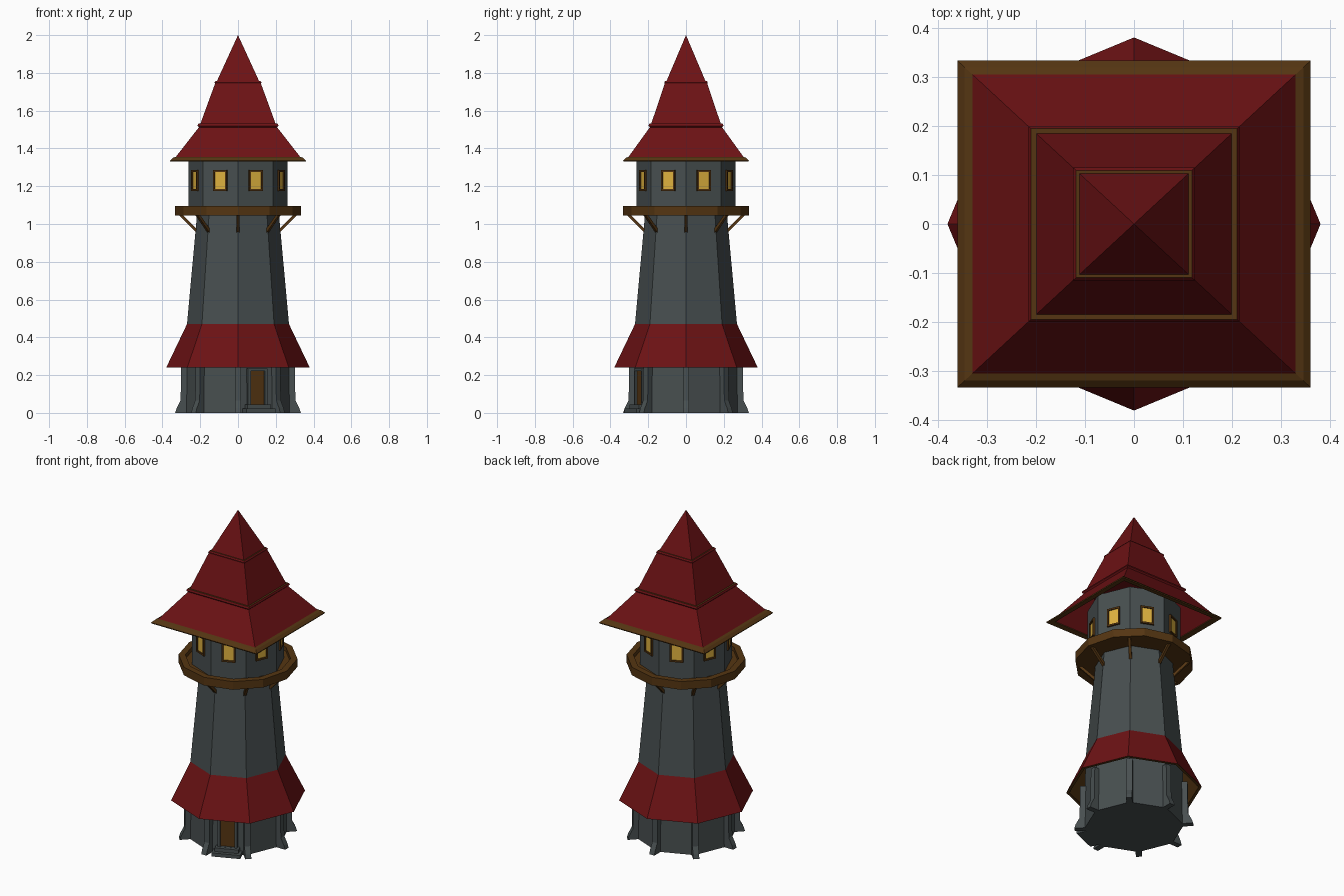
import bpy, bmesh, math
from mathutils import Matrix, Vector

if "Cube" in bpy.data.objects:
    bpy.data.objects.remove(bpy.data.objects["Cube"])


def material(name, rgb):
    m = bpy.data.materials.new(name)
    m.diffuse_color = (*rgb, 1)
    m.use_nodes = True
    m.node_tree.nodes["Principled BSDF"].inputs["Base Color"].default_value = m.diffuse_color
    return m


STONE = material("grey stone", (0.064, 0.078, 0.080))
RED = material("red tiles", (0.150, 0.006, 0.007))
WOOD = material("brown wood", (0.090, 0.036, 0.006))
GLOW = material("yellow window", (0.75, 0.45, 0.05))


def finish(name, bm, mats):
    bmesh.ops.remove_doubles(bm, verts=bm.verts, dist=0.0005)
    bmesh.ops.recalc_face_normals(bm, faces=bm.faces)
    me = bpy.data.meshes.new(name)
    bm.to_mesh(me)
    bm.free()
    for m in mats:
        me.materials.append(m)
    ob = bpy.data.objects.new(name, me)
    bpy.context.collection.objects.link(ob)
    return ob


def loft(name, rings, mats, bands=None, closed=False, caps=True):
    """Skin a list of rings; bands gives the material index of each band."""
    bm = bmesh.new()
    vs = [[bm.verts.new(p) for p in r] for r in rings]
    n = len(vs[0])
    for i in range(len(vs) if closed else len(vs) - 1):
        a, b = vs[i], vs[(i + 1) % len(vs)]
        for k in range(n):
            f = bm.faces.new((a[k], a[(k + 1) % n], b[(k + 1) % n], b[k]))
            f.material_index = bands[i] if bands else 0
    if caps and not closed:
        bm.faces.new(vs[0])
        bm.faces.new(vs[-1])
    return finish(name, bm, mats)


def poly(r, z, n=8):
    return [(r * math.cos(k * math.tau / n), r * math.sin(k * math.tau / n), z) for k in range(n)]


def rect(x, z, trim=0.0):
    y = x * 0.925
    return [(-x, -y, z), (x, -y, z), (x, y, z), (-x, y, z)]


def around(degrees):
    return Matrix.Rotation(math.radians(degrees), 4, 'Z')


def side_profile(name, pts, width, degrees, mat):
    """Extrude an (r, z) outline sideways and swing it round the tower."""
    rings = [[around(degrees) @ Vector((r, s * width / 2, z)) for r, z in pts] for s in (-1, 1)]
    return loft(name, rings, [mat])


def block(name, r0, r1, width, z0, z1, degrees, mat):
    return side_profile(name, [(r0, z0), (r1, z0), (r1, z1), (r0, z1)], width, degrees, mat)


def frame(name, r0, r1, width, z0, z1, t, degrees, mat):
    """Rectangular frame with bars of width t."""
    rings = []
    for r, d in ((r0, 0), (r1, 0), (r1, t), (r0, t)):
        w = width / 2 - d
        rings.append([around(degrees) @ Vector(p) for p in
                      ((r, -w, z0 + d), (r, w, z0 + d), (r, w, z1 - d), (r, -w, z1 - d))])
    return loft(name, rings, [mat], closed=True)


# Stone tower: base and tapering shaft, then the lookout room
loft("tower_shaft", [poly(0.28, 0), poly(0.275, 0.30), poly(0.27, 0.47), poly(0.216, 1.06)], [STONE])
loft("lookout_room", [poly(0.262, 1.06), poly(0.262, 1.40)], [STONE])

# Tiled skirt roof with a wooden underside
loft("skirt_roof", [poly(0.38, 0.24), poly(0.27, 0.47), poly(0.255, 0.46), poly(0.362, 0.24)],
     [RED, WOOD], [0, 1, 1, 1], closed=True)

# Gallery with a raised rim
loft("gallery", [poly(r, z, 12) for r, z in
                 ((0.19, 1.045), (0.333, 1.045), (0.333, 1.095), (0.295, 1.095), (0.295, 1.07), (0.19, 1.07))],
     [WOOD], closed=True)

# Buttresses and gallery struts on every corner, windows on every face
for k in range(8):
    a = k * 45
    side_profile(f"buttress_{k}", [(0.25, 0), (0.333, 0), (0.325, 0.025), (0.304, 0.065),
                                   (0.30, 0.27), (0.25, 0.27)], 0.034, a, STONE)
    side_profile(f"strut_{k}", [(0.212, 0.968), (0.222, 0.955), (0.312, 1.047), (0.294, 1.05)], 0.016, a, WOOD)
    face = a + 22.5
    ap = 0.262 * math.cos(math.pi / 8)
    block(f"window_{k}", ap - 0.005, ap + 0.003, 0.062, 1.182, 1.278, face, GLOW)
    frame(f"window_frame_{k}", ap - 0.005, ap + 0.01, 0.078, 1.174, 1.286, 0.010, face, WOOD)

# Door with stone frame and steps, on the face right of the front corner
d = -67.5
block("door", 0.24, 0.263, 0.084, 0.045, 0.222, d, WOOD)
frame("door_frame", 0.24, 0.276, 0.112, 0.03, 0.236, 0.015, d, STONE)
block("lower_step", 0.24, 0.318, 0.165, 0, 0.022, d, STONE)
block("upper_step", 0.24, 0.296, 0.135, 0.022, 0.044, d, STONE)

# Three-tier roof, with wooden ledges between tiers and a hollow underside
loft("main_roof", [rect(x, z) for x, z in
                   ((0.20, 1.50), (0.328, 1.337), (0.335, 1.348), (0.207, 1.512), (0.215, 1.52),
                    (0.210, 1.531), (0.199, 1.531), (0.122, 1.742), (0.124, 1.75),
                    (0.118, 1.758), (0.111, 1.758), (0.0, 2.0))],
     [RED, WOOD], [0, 0, 0, 0, 0, 1, 0, 0, 0, 1, 0])

# Wooden eave border
loft("eave_border", [rect(x, z) for x, z in ((0.325, 1.334), (0.358, 1.330), (0.36, 1.336),
                                             (0.345, 1.350), (0.328, 1.356))],
     [WOOD], closed=True)
